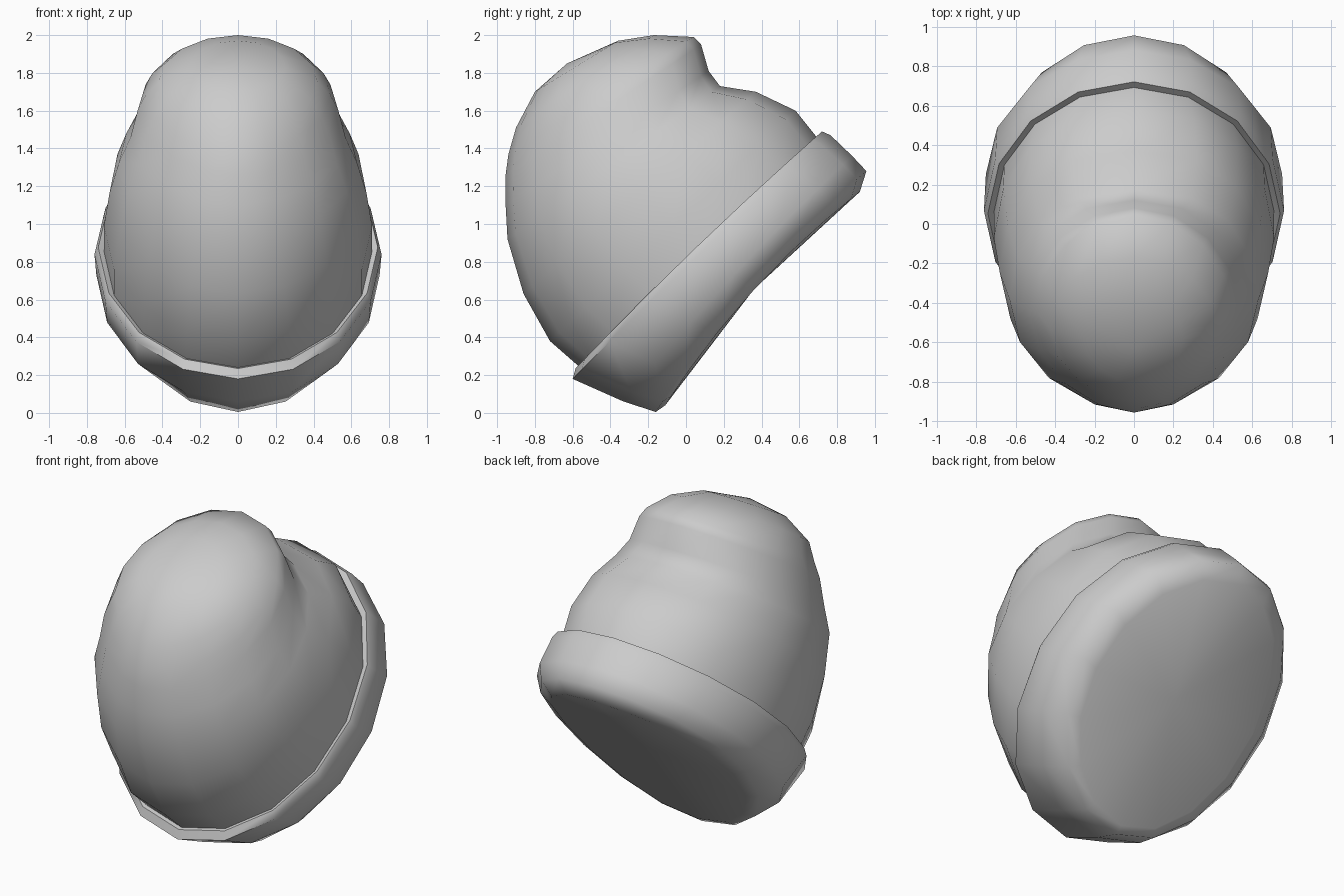
import bpy, bmesh, math

if "Cube" in bpy.data.objects:
    bpy.data.objects.remove(bpy.data.objects["Cube"])

SIDES = 16
AXIS = (-0.73, 0.68)  # direction the hat points in y, z

knit = bpy.data.materials.new("grey_knit")
knit.use_nodes = True
knit.diffuse_color = (0.6, 0.6, 0.6, 1)
knit.node_tree.nodes["Principled BSDF"].inputs["Base Color"].default_value = (0.6, 0.6, 0.6, 1)


def ring(bm, front, back, width, bow=0.0, front_pow=1.0, back_pow=1.0):
    """Tilted oval through a front and a back point (y, z); bow lifts its sides,
    the powers make each half more pointed (above 1) or squarer (below 1)."""
    verts = []
    for i in range(SIDES):
        a = 2 * math.pi * i / SIDES
        c, s = math.cos(a), math.sin(a)
        lift = bow * s * s
        y, z = [(f + b) / 2 + (f - b) / 2 * c + lift * n
                for f, b, n in zip(front, back, AXIS)]
        p = back_pow if c < 0 else front_pow
        x = width * math.copysign(abs(s) ** p, s) if abs(s) > 1e-6 else 0
        verts.append(bm.verts.new((x, y, z)))
    return verts


def loft(name, rings, tip=None, base=None, angle=35):
    """Skin a stack of rings and close either end with a fan."""
    bm = bmesh.new()
    loops = [ring(bm, *r) for r in rings]
    for lo, hi in zip(loops, loops[1:]):
        for i in range(SIDES):
            j = (i + 1) % SIDES
            bm.faces.new((lo[i], lo[j], hi[j], hi[i]))
    for point, loop in ((tip, loops[-1]), (base, loops[0])):
        if point:
            centre = bm.verts.new((0, *point))
            for i in range(SIDES):
                bm.faces.new((loop[i], loop[(i + 1) % SIDES], centre))
    bmesh.ops.recalc_face_normals(bm, faces=bm.faces)
    mesh = bpy.data.meshes.new(name)
    bm.to_mesh(mesh)
    bm.free()
    mesh.materials.append(knit)
    obj = bpy.data.objects.new(name, mesh)
    bpy.context.collection.objects.link(obj)
    bpy.ops.object.select_all(action="DESELECT")
    obj.select_set(True)
    bpy.context.view_layer.objects.active = obj
    bpy.ops.object.shade_smooth_by_angle(angle=math.radians(angle))


# Crown: rises from the cuff, folds at the back and droops to the front
loft("crown", [
    ((-0.56, 0.24), (0.70, 1.45), 0.71),
    ((-0.72, 0.38), (0.58, 1.60), 0.71, 0.0, 1.0, 0.88),
    ((-0.86, 0.63), (0.37, 1.70), 0.68, 0.0, 1.05, 0.8),
    ((-0.945, 0.92), (0.18, 1.73), 0.63, 0.0, 1.1, 0.8),
    ((-0.955, 1.10), (0.12, 1.81), 0.57, 0.0, 1.1, 0.9),
    ((-0.955, 1.26), (0.08, 1.95), 0.53, 0.0, 1.15),
    ((-0.94, 1.37), (0.04, 1.99), 0.49, 0.0, 1.2),
    ((-0.90, 1.51), (-0.17, 2.00), 0.42, 0.0, 1.2),
    ((-0.80, 1.70), (-0.36, 1.97), 0.25, 0.0, 1.1),
], tip=(-0.63, 1.85), angle=60)

# Cuff: thick turned-up band with a closed, slightly hollow opening
loft("cuff", [
    ((-0.11, 0.04), (0.92, 1.17), 0.58, 0.065),
    ((-0.16, 0.005), (0.955, 1.28), 0.66, 0.065),
    ((-0.33, 0.06), (0.88, 1.36), 0.75, 0.03),
    ((-0.60, 0.18), (0.765, 1.47), 0.76, 0.02),
    ((-0.585, 0.235), (0.72, 1.49), 0.74, 0.02),
    ((-0.56, 0.24), (0.69, 1.46), 0.71, 0.01),
], base=(0.36, 0.655), angle=60)
